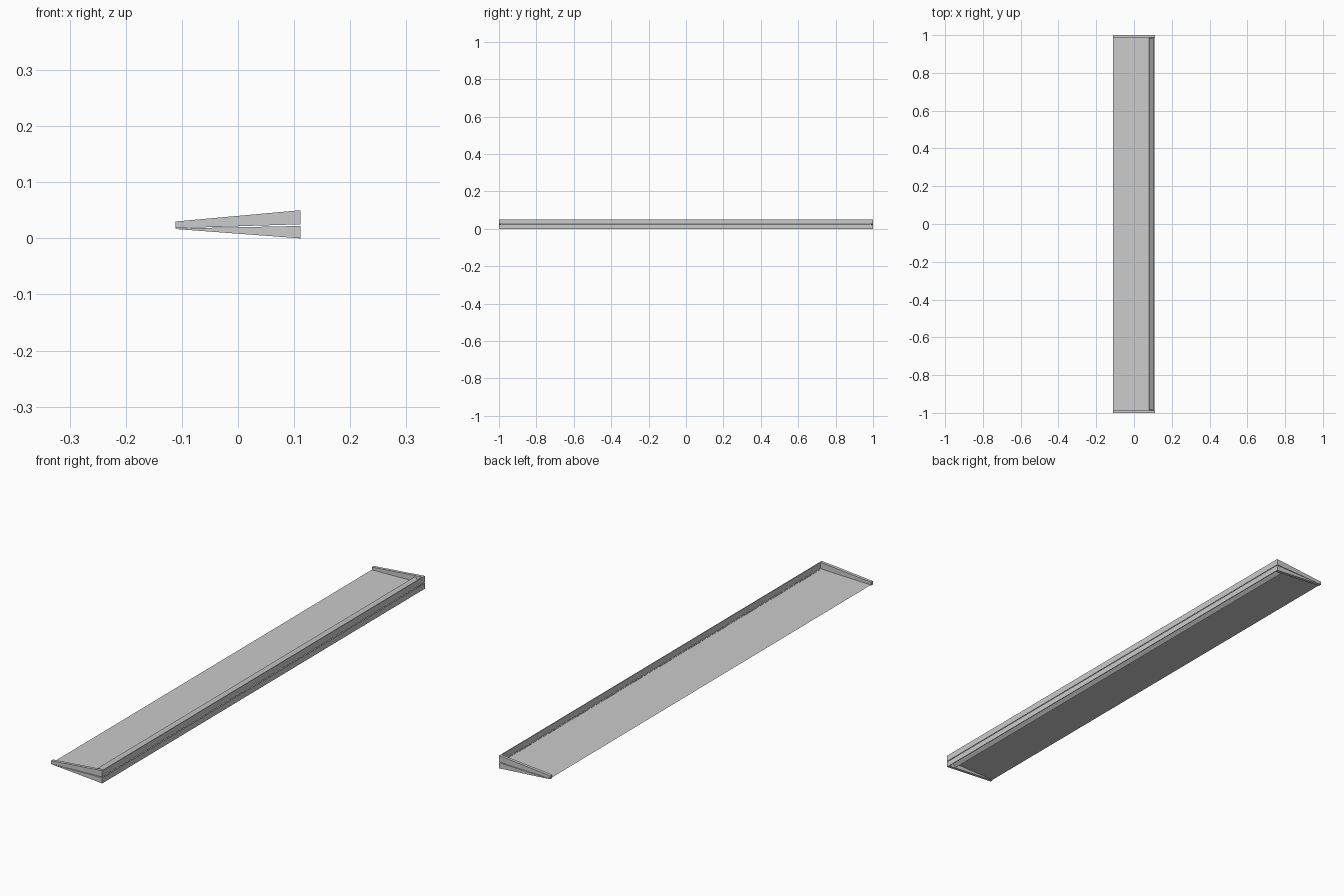
import bpy

if "Cube" in bpy.data.objects:
    bpy.data.objects.remove(bpy.data.objects["Cube"])


def extrude(name, profile, y0, y1, closed=True):
    """Sweep an x-z profile along y; closed profiles get end caps."""
    n = len(profile)
    verts = [(x, y, z) for y in (y0, y1) for x, z in profile]
    count = n if closed else n - 1
    faces = [(i, n + i, n + (i + 1) % n, (i + 1) % n) for i in range(count)]
    if closed:
        faces += [tuple(range(n)), tuple(range(2 * n - 1, n - 1, -1))]
    mesh = bpy.data.meshes.new(name)
    mesh.from_pydata(verts, [], faces)
    mesh.update()
    obj = bpy.data.objects.new(name, mesh)
    bpy.context.collection.objects.link(obj)
    return obj


HALF, EDGE, WALL = 1.0, 0.111, 0.003
INNER = 0.988

# Tapered end plates, upper and lower, split by a fine gap
upper = [(-EDGE, 0.018), (EDGE, 0.025), (EDGE, 0.05), (-EDGE, 0.03)]
lower = [(-EDGE, 0.0165), (EDGE, 0.0), (EDGE, 0.022), (-EDGE, 0.0175)]
for label, y0, y1 in (("front", -HALF, -INNER), ("back", INNER, HALF)):
    extrude(f"upper_end_plate_{label}", upper, y0, y1)
    extrude(f"lower_end_plate_{label}", lower, y0, y1)

# Long side walls along the deep edge
for label, z0, z1 in (("upper", 0.025, 0.05), ("lower", 0.0, 0.022)):
    extrude(f"{label}_side_wall",
            [(EDGE - WALL, z0), (EDGE, z0), (EDGE, z1), (EDGE - WALL, z1)],
            -INNER, INNER)

# Thin middle panel between the end plates
extrude("panel", [(-EDGE, 0.0195), (0.105, 0.0235)], -INNER, INNER, closed=False)

# Slanted flanges flaring back from the panel's deep edge
for label, z in (("upper", 0.045), ("lower", 0.003)):
    extrude(f"{label}_flange", [(0.079, z), (0.105, 0.0235)],
            -0.984, 0.984, closed=False)
